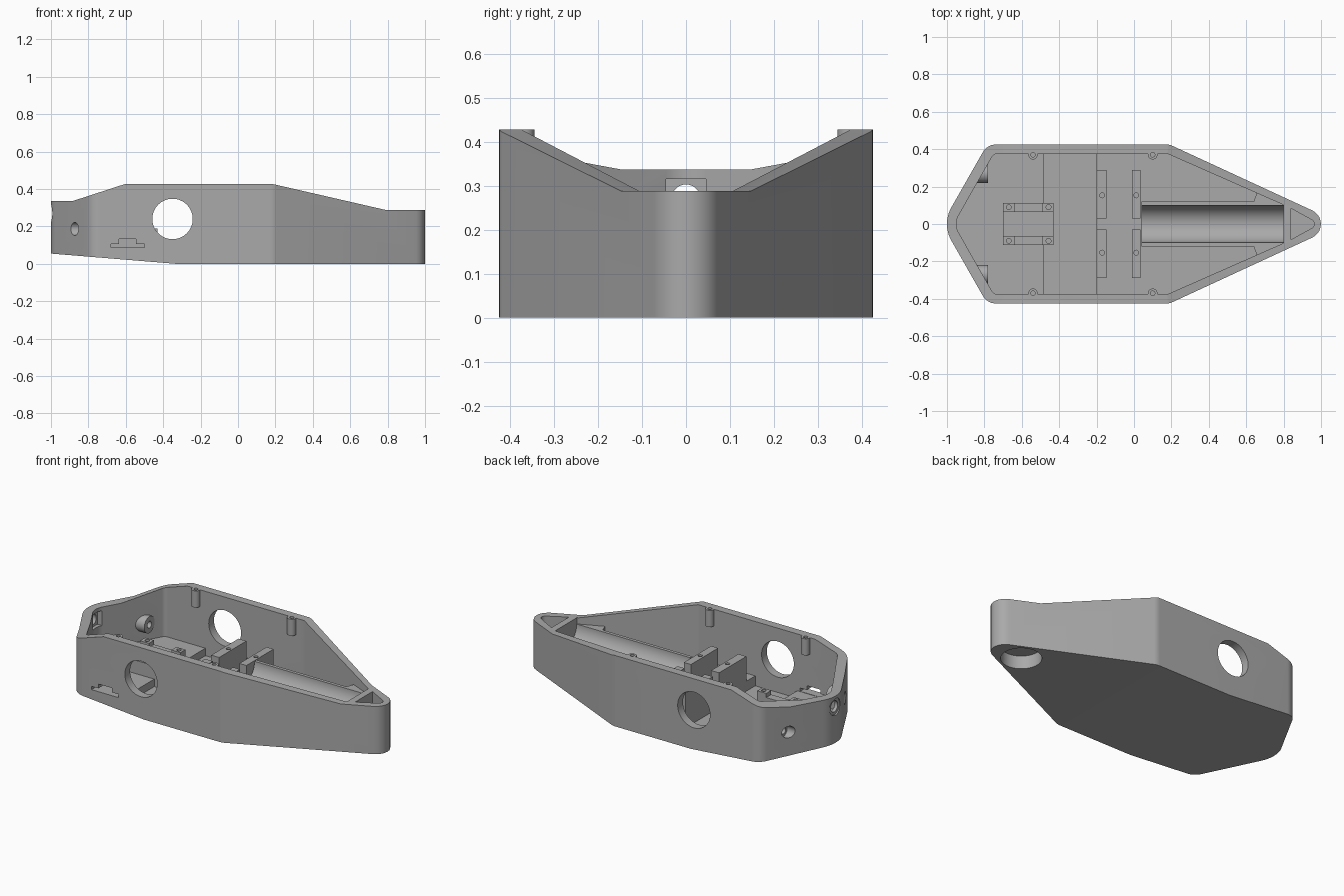
import bpy, bmesh, math
from mathutils import Vector

cube = bpy.data.objects.get("Cube")
if cube:
    bpy.data.objects.remove(cube)

grey = bpy.data.materials.new("plain_grey")
grey.use_nodes = True
COLOUR = (0.4, 0.4, 0.4, 1)
grey.diffuse_color = COLOUR
grey.node_tree.nodes["Principled BSDF"].inputs["Base Color"].default_value = COLOUR


def rounded(corners, steps=10):
    """Replace each (x, y, radius) corner of a polygon by a tangent arc."""
    out = []
    for i, (x, y, r) in enumerate(corners):
        p = Vector((x, y))
        if r == 0:
            out.append(p)
            continue
        a = (Vector(corners[i - 1][:2]) - p).normalized()
        b = (Vector(corners[(i + 1) % len(corners)][:2]) - p).normalized()
        half = a.angle(b) / 2
        centre = p + (a + b).normalized() * r / math.sin(half)
        start = p + a * r / math.tan(half) - centre
        end = p + b * r / math.tan(half) - centre
        turn = start.angle(end)
        for k in range(steps + 1):
            t = k / steps
            out.append(centre + (start * math.sin((1 - t) * turn) + end * math.sin(t * turn)) / math.sin(turn))
    return out


def prism(name, pts, lo, hi, axis="Z"):
    """Extrude a polygon along Z (xy points) or Y (xz points)."""
    bm = bmesh.new()
    place = (lambda p, h: (p[0], p[1], h)) if axis == "Z" else (lambda p, h: (p[0], h, p[1]))
    face = bm.faces.new([bm.verts.new(place(p, lo)) for p in pts])
    top = bmesh.ops.extrude_face_region(bm, geom=[face])["geom"]
    shift = Vector(place((0, 0), hi - lo))
    bmesh.ops.translate(bm, vec=shift, verts=[g for g in top if isinstance(g, bmesh.types.BMVert)])
    bmesh.ops.recalc_face_normals(bm, faces=bm.faces)
    return finish(name, bm)


def finish(name, bm):
    mesh = bpy.data.meshes.new(name)
    bm.to_mesh(mesh)
    bm.free()
    mesh.materials.append(grey)
    ob = bpy.data.objects.new(name, mesh)
    bpy.context.collection.objects.link(ob)
    return ob


def box(name, x0, x1, y0, y1, z0, z1):
    return prism(name, [(x0, y0), (x1, y0), (x1, y1), (x0, y1)], z0, z1)


def cylinder(name, centre, radius, length, axis="Z", sides=48):
    bm = bmesh.new()
    bmesh.ops.create_cone(bm, cap_ends=True, segments=sides, radius1=radius, radius2=radius, depth=length)
    ob = finish(name, bm)
    turn = {"X": (0, math.pi / 2, 0), "Y": (math.pi / 2, 0, 0), "Z": (0, 0, 0)}[axis]
    ob.rotation_euler = turn
    ob.location = centre
    return ob


def combine(target, tool, operation="DIFFERENCE"):
    """Apply a boolean and remove the tool."""
    bpy.context.view_layer.update()
    bpy.ops.object.select_all(action="DESELECT")
    bpy.context.view_layer.objects.active = target
    target.select_set(True)
    mod = target.modifiers.new("boolean", "BOOLEAN")
    mod.operation = operation
    mod.solver = "EXACT"
    mod.object = tool
    bpy.ops.object.modifier_apply(modifier=mod.name)
    bpy.data.objects.remove(tool)
    return target


def drill(target, centre, radius, length, axis="Z", sides=32):
    return combine(target, cylinder("drill", centre, radius, length, axis, sides))


# Outer hull: plan outline trimmed by the side profile
outline = rounded([(-0.785, 0.425, 0.08), (0.19, 0.425, 0.08), (1.11, 0, 0.08),
                   (0.19, -0.425, 0.08), (-0.785, -0.425, 0.08), (-1.027, 0, 0.178)])
side = [(-1.1, 0.063), (-0.33, 0), (1.1, 0), (1.1, 0.288), (0.79, 0.288),
        (0.18, 0.428), (-0.6, 0.428), (-0.88, 0.337), (-1.1, 0.337)]
hull = prism("hull", outline, -0.1, 0.6)
combine(hull, prism("side_profile", side, -1, 1, "Y"), "INTERSECT")

# Main cavity with a stepped floor
inner = rounded([(-0.75, 0.375, 0.03), (0.18, 0.375, 0.03), (0.8, 0.102, 0), (0.8, -0.102, 0),
                 (0.18, -0.375, 0.03), (-0.75, -0.375, 0.03), (-0.964, 0, 0.09)])
steps = [(-1.1, 0.085), (-0.48, 0.085), (-0.48, 0.04), (-0.2, 0.04), (-0.2, 0.1),
         (1, 0.1), (1, 0.7), (-1.1, 0.7)]
cavity = prism("cavity", inner, 0.03, 0.6)
combine(cavity, prism("floor_steps", steps, -1, 1, "Y"), "INTERSECT")
combine(hull, cavity)

# Nose well, and the round recess under the nose
combine(hull, prism("nose_well", rounded([(0.84, 0.083, 0), (0.84, -0.083, 0), (0.99, 0, 0.025)]), 0.2, 0.5))
drill(hull, (0.805, 0, 0), 0.113, 0.16, sides=64)

# Side portholes, through both walls
drill(hull, (-0.35, 0, 0.24), 0.108, 2, "Y", 64)

# Connector slot in the front wall only
combine(hull, box("slot", -0.68, -0.5, -0.5, -0.34, 0.087, 0.107))
combine(hull, box("slot_tab", -0.635, -0.545, -0.5, -0.34, 0.1, 0.133))

# Tail opening with an inner square pocket and outer counterbore
drill(hull, (-0.97, 0, 0.27), 0.033, 0.3, "X")
combine(hull, box("tail_pocket", -0.97, -0.9, -0.045, 0.045, 0.225, 0.315))
drill(hull, (-1.02, 0, 0.27), 0.05, 0.06, "X")

# Angled tail walls: inner bosses with bores
for s in (-1, 1):
    boss = cylinder("tail_boss", (-0.84, s * 0.27, 0.187), 0.05, 0.12, "X")
    combine(boss, prism("trim", outline, 0, 0.5), "INTERSECT")
    combine(hull, boss, "UNION")
    drill(hull, (-0.9, s * 0.27, 0.187), 0.035, 0.12, "X")
    drill(hull, (-0.8, s * 0.27, 0.187), 0.02, 0.3, "X")

# Lid posts with screw holes along both walls
for x in (-0.54, 0.1):
    for s in (-1, 1):
        combine(hull, cylinder("post", (x, s * 0.37, 0.378), 0.025, 0.1), "UNION")
        drill(hull, (x, s * 0.37, 0.428), 0.012, 0.12, sides=16)

# Half-round trough between the mounts and the nose
trough = box("trough", 0.04, 0.805, -0.12, 0.12, 0.09, 0.25)
shelf = rounded([(0.64, 0.12, 0), (0.66, 0.175, 0.03), (0.64, 0.22, 0), (0.805, 0.22, 0),
                 (0.805, -0.22, 0), (0.64, -0.22, 0), (0.66, -0.175, 0.03), (0.64, -0.12, 0)])
combine(trough, prism("nose_shelf", shelf, 0.09, 0.25), "UNION")
wide = rounded([(-0.8, 0.4, 0), (0.18, 0.385, 0), (0.805, 0.11, 0), (0.805, -0.11, 0),
                (0.18, -0.385, 0), (-0.8, -0.4, 0)])
combine(trough, prism("trim", wide, 0, 1), "INTERSECT")
drill(trough, (0.42, 0, 0.25), 0.1, 0.76, "X", 64)

# Paired cross mounts with screw holes
for s, hand in ((1, "left"), (-1, "right")):
    for x0, x1, hole in ((-0.2, -0.147, -0.17), (-0.012, 0.035, 0.012)):
        y0, y1 = sorted((s * 0.03, s * 0.29))
        mount = box("cross_mount_" + hand, x0, x1, y0, y1, 0.035, 0.25)
        drill(mount, (hole, s * 0.153, 0.25), 0.013, 0.1, sides=16)

# Rear board rails with screw holes
for s, hand in ((1, "left"), (-1, "right")):
    y0, y1 = sorted((s * 0.065, s * 0.113))
    rail = box("board_rail_" + hand, -0.7, -0.43, y0, y1, 0.035, 0.19)
    combine(rail, box("rail_gap", -0.64, -0.49, -0.2, 0.2, 0.165, 0.3))
    for x in (-0.67, -0.457):
        drill(rail, (x, s * 0.09, 0.19), 0.013, 0.1, sides=16)
box("board_base", -0.7, -0.43, -0.065, 0.065, 0.035, 0.12)

# Crisp edges, smooth curves
bpy.ops.object.select_all(action="DESELECT")
for ob in bpy.context.scene.objects:
    if ob.type == "MESH" and ob.data.materials and ob.data.materials[0] == grey:
        ob.select_set(True)
        bpy.context.view_layer.objects.active = ob
bpy.ops.object.shade_smooth_by_angle(angle=math.radians(30))
